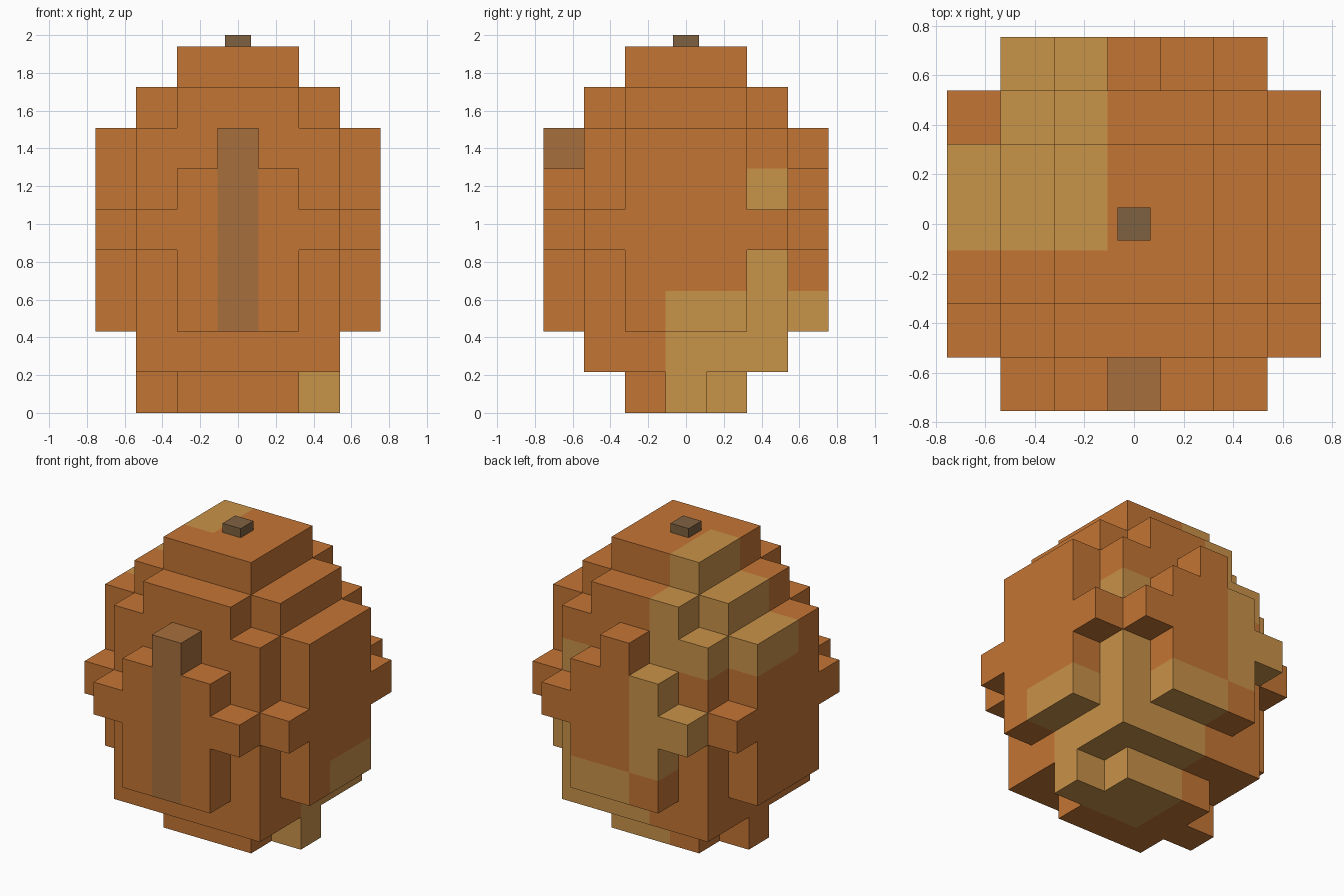
import bpy, bmesh
from mathutils import Vector

if "Cube" in bpy.data.objects:
    bpy.data.objects.remove(bpy.data.objects["Cube"])

S = 0.2155  # edge length of one block


def material(name, rgb):
    lin = [((c / 255 + 0.055) / 1.055) ** 2.4 for c in rgb]
    m = bpy.data.materials.new(name)
    m.diffuse_color = (*lin, 1)
    m.use_nodes = True
    m.node_tree.nodes["Principled BSDF"].inputs["Base Color"].default_value = m.diffuse_color
    return m


ORANGE = material("orange", (196, 117, 52))
TAN = material("tan", (201, 147, 73))
STRIPE = material("stripe_brown", (167, 111, 60))
STEM = material("stem_brown", (127, 97, 65))


def box(cells, xr, yr, zr):
    cells.update((x, y, z) for x in range(xr[0], xr[1] + 1)
                 for y in range(yr[0], yr[1] + 1) for z in range(zr[0], zr[1] + 1))


def is_tan(x, y, z):
    upper_left_patch = x < 0 and y >= 0 and z >= 6
    lower_right_patch = x >= 0 and y >= 0 and z <= 2
    back_patch = x < 0 and y == 3 and 3 <= z <= 5
    corner_spots = (x, y) == (2, 2) and z in (3, 5)
    return upper_left_patch or lower_right_patch or back_patch or corner_spots


def block_mesh(name, cells, filled, mats, rule):
    """Skin the listed cells, leaving out faces that touch another filled cell."""
    bm = bmesh.new()
    verts = {}

    def vert(p):
        if p not in verts:
            verts[p] = bm.verts.new(((p[0] - 0.5) * S, (p[1] - 0.5) * S, p[2] * S))
        return verts[p]

    for c in sorted(cells):
        for axis in range(3):
            for side in (0, 1):
                n = list(c)
                n[axis] += 2 * side - 1
                if tuple(n) in filled:
                    continue
                loop = []
                for u, v in ((0, 0), (1, 0), (1, 1), (0, 1)):
                    p = list(c)
                    p[axis] += side
                    p[(axis + 1) % 3] += u
                    p[(axis + 2) % 3] += v
                    loop.append(vert(tuple(p)))
                f = bm.faces.new(loop if side else loop[::-1])
                f.material_index = rule(*c)
    me = bpy.data.meshes.new(name)
    bm.to_mesh(me)
    bm.free()
    for m in mats:
        me.materials.append(m)
    ob = bpy.data.objects.new(name, me)
    bpy.context.collection.objects.link(ob)
    return ob


# Stepped body core, from base to crown
body = set()
box(body, (-1, 1), (-1, 1), (0, 0))
box(body, (-2, 2), (0, 0), (0, 0))       # side feet
box(body, (-2, 2), (-2, 2), (1, 6))
box(body, (-2, 2), (-1, 1), (7, 7))
box(body, (-1, 1), (-2, 2), (7, 7))
box(body, (-1, 1), (-1, 1), (8, 8))

for s in (-3, 3):
    # Left and right panels with a cross bar
    box(body, (s, s), (-1, 1), (2, 6))
    box(body, (s, s), (-2, 2), (4, 4))
    # Front and back panels with a cross bar and a raised middle
    box(body, (-1, 1), (s, s), (2, 5))
    box(body, (-2, 2), (s, s), (4, 4))
    box(body, (0, 0), (s, s), (6, 6))

# Brown stripe down the front panel
stripe = set()
box(stripe, (0, 0), (-3, -3), (2, 6))

block_mesh("body", body - stripe, body, [ORANGE, TAN], lambda x, y, z: int(is_tan(x, y, z)))
block_mesh("front_stripe", stripe, body, [STRIPE], lambda x, y, z: 0)

# Stem on top
bpy.ops.mesh.primitive_cube_add(size=1, location=(0, 0, (9 * S + 2) / 2))
stem = bpy.context.object
stem.name = "stem"
stem.data.transform(stem.matrix_world.inverted() @ stem.matrix_world)
stem.scale = Vector((0.135, 0.135, 2 - 9 * S))
stem.data.materials.append(STEM)
